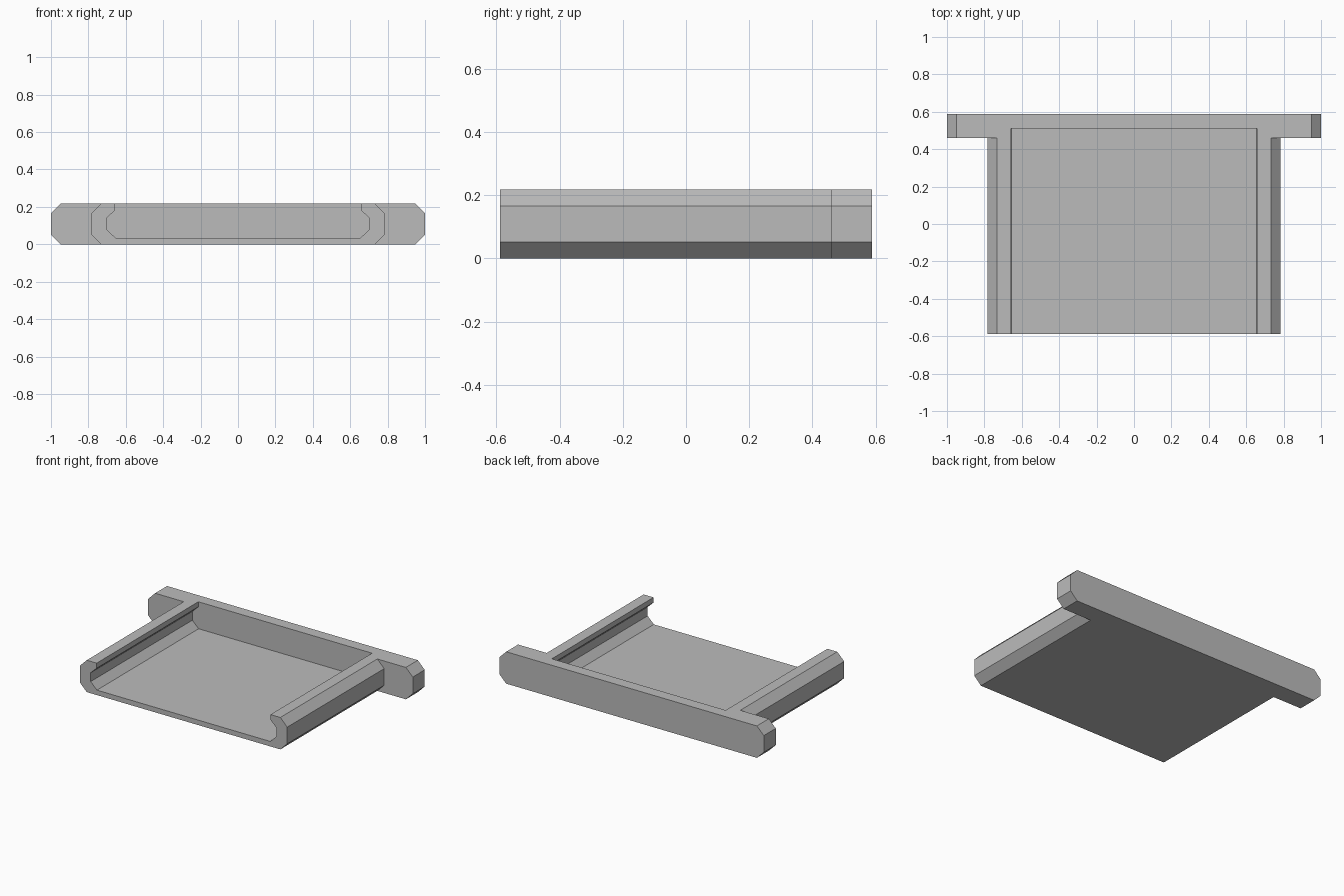
import bpy
import bmesh

cube = bpy.data.objects.get("Cube")
if cube:
    bpy.data.objects.remove(cube, do_unlink=True)

HEIGHT = 0.218
FRONT, BACK = -0.588, 0.588

grey = bpy.data.materials.new("plain grey")
grey.use_nodes = True
colour = (0.5, 0.5, 0.5, 1)
grey.diffuse_color = colour
grey.node_tree.nodes["Principled BSDF"].inputs["Base Color"].default_value = colour


def extrude_profile(name, half, y0, y1):
    """Mirror a right-hand (x, z) half profile and extrude it along y."""
    outline = half + [(-x, z) for x, z in reversed(half)]
    bm = bmesh.new()
    face = bm.faces.new([bm.verts.new((x, y0, z)) for x, z in outline])
    extruded = bmesh.ops.extrude_face_region(bm, geom=[face])
    verts = [v for v in extruded["geom"] if isinstance(v, bmesh.types.BMVert)]
    bmesh.ops.translate(bm, verts=verts, vec=(0, y1 - y0, 0))
    bmesh.ops.recalc_face_normals(bm, faces=bm.faces)
    mesh = bpy.data.meshes.new(name)
    bm.to_mesh(mesh)
    bm.free()
    mesh.materials.append(grey)
    obj = bpy.data.objects.new(name, mesh)
    bpy.context.collection.objects.link(obj)
    return obj


def chamfered(width, cut=0.052):
    return [(width - cut, 0), (width, cut), (width, HEIGHT - cut), (width - cut, HEIGHT)]


def combine(target, other, operation):
    """Apply a boolean and discard the helper."""
    other.hide_render = True
    mod = target.modifiers.new(operation.lower(), "BOOLEAN")
    mod.operation = operation
    mod.solver = "EXACT"
    mod.object = other
    bpy.context.view_layer.objects.active = target
    bpy.ops.object.modifier_apply(modifier=mod.name)
    bpy.data.objects.remove(other, do_unlink=True)


# Tray body with chamfered sides, joined to the wide back bar
tray = extrude_profile("sliding_tray", chamfered(0.784), FRONT, 0.55)
back_bar = extrude_profile("back_bar", chamfered(1.0), 0.459, BACK)
combine(tray, back_bar, "UNION")

# Channel open at the front and top, with overhanging side lips
channel_half = [(0.655, 0.034), (0.702, 0.08), (0.702, 0.14),
                (0.657, 0.183), (0.657, HEIGHT + 0.1)]
channel = extrude_profile("channel_cutter", channel_half, FRONT - 0.1, 0.51)
combine(tray, channel, "DIFFERENCE")
